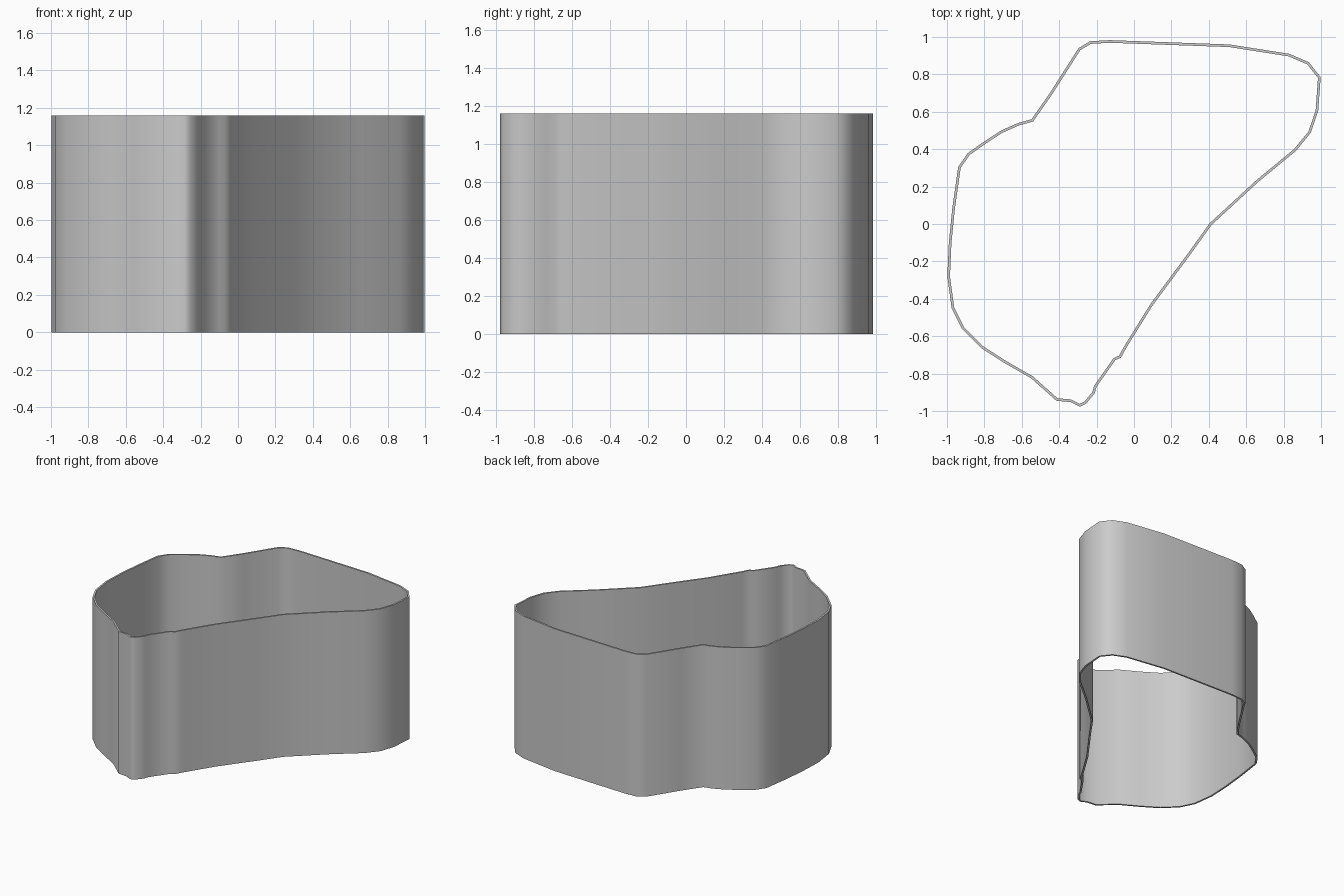
import bpy, bmesh, math

if "Cube" in bpy.data.objects:
    bpy.data.objects.remove(bpy.data.objects["Cube"])

HEIGHT = 1.16
WALL = 0.014

# Outer outline seen from above, clockwise from the back left corner
OUTLINE = [
    (-0.235, 0.977), (-0.13, 0.983), (0.51, 0.96), (0.83, 0.91), (0.935, 0.865),
    (0.998, 0.785), (0.985, 0.605), (0.945, 0.487), (0.865, 0.39), (0.665, 0.225),
    (0.415, -0.005), (0.30, -0.165), (0.10, -0.435), (-0.04, -0.66),
    (-0.07, -0.715), (-0.10, -0.728), (-0.20, -0.87), (-0.21, -0.905),
    (-0.255, -0.96), (-0.29, -0.977), (-0.34, -0.952), (-0.415, -0.945),
    (-0.55, -0.825), (-0.69, -0.745), (-0.815, -0.665), (-0.92, -0.56),
    (-0.975, -0.45), (-0.998, -0.28), (-0.99, -0.1), (-0.972, 0.08),
    (-0.94, 0.305), (-0.89, 0.378), (-0.80, 0.442), (-0.71, 0.5),
    (-0.62, 0.54), (-0.548, 0.56), (-0.45, 0.70), (-0.297, 0.94),
]

# Open wall: one ring of quads, no floor or lid
bm = bmesh.new()
pts = OUTLINE[::-1]
low = [bm.verts.new((x, y, 0)) for x, y in pts]
high = [bm.verts.new((x, y, HEIGHT)) for x, y in pts]
n = len(pts)
for i in range(n):
    j = (i + 1) % n
    bm.faces.new((low[i], low[j], high[j], high[i]))
mesh = bpy.data.meshes.new("outline_wall")
bm.to_mesh(mesh)
bm.free()
wall = bpy.data.objects.new("outline_wall", mesh)
bpy.context.collection.objects.link(wall)

# Thin wall thickness, growing inwards
solid = wall.modifiers.new("thickness", 'SOLIDIFY')
solid.thickness = WALL
solid.offset = -1
solid.use_even_offset = True
bpy.context.view_layer.objects.active = wall
wall.select_set(True)
bpy.ops.object.modifier_apply(modifier=solid.name)

# Smooth sides with crisp rims
bpy.ops.object.shade_smooth_by_angle(angle=math.radians(60))
